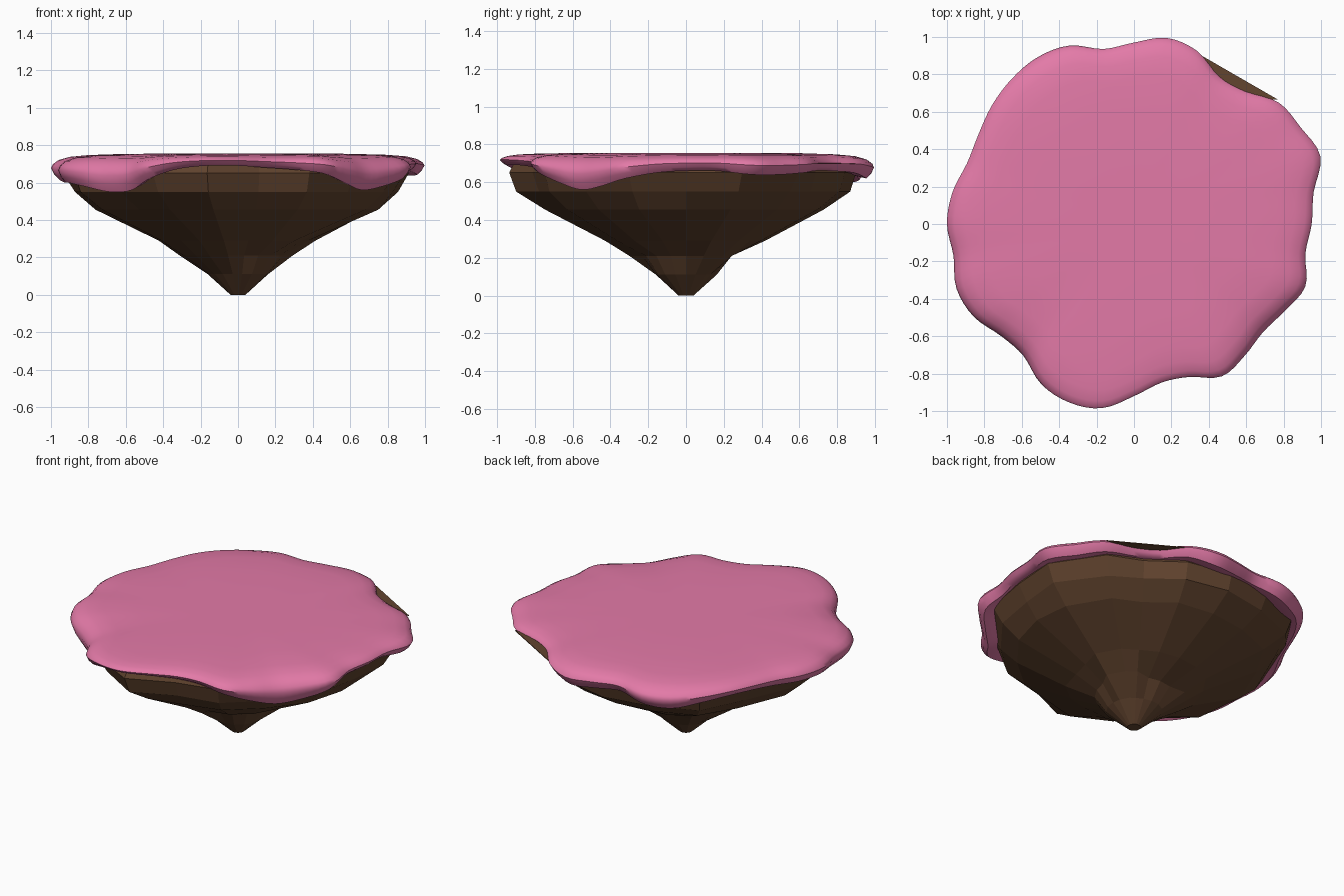
import bpy, bmesh, math, random
from math import cos, sin, radians

random.seed(4)
cube = bpy.data.objects.get("Cube")
if cube:
    bpy.data.objects.remove(cube, do_unlink=True)


def make_material(name, rgb):
    mat = bpy.data.materials.new(name)
    mat.use_nodes = True
    mat.diffuse_color = (*rgb, 1)
    shader = mat.node_tree.nodes["Principled BSDF"]
    shader.inputs["Base Color"].default_value = (*rgb, 1)
    shader.inputs["Roughness"].default_value = 0.9
    return mat


def make_object(name, rings, mat, smooth):
    """Skin a stack of closed rings and cap both ends."""
    bm = bmesh.new()
    loops = [[bm.verts.new(p) for p in ring] for ring in rings]
    count = len(loops[0])
    for low, high in zip(loops, loops[1:]):
        for i in range(count):
            j = (i + 1) % count
            bm.faces.new((low[i], low[j], high[j], high[i]))
    bm.faces.new(loops[0])
    bm.faces.new(loops[-1])
    bmesh.ops.recalc_face_normals(bm, faces=bm.faces)
    for face in bm.faces:
        face.smooth = smooth
    mesh = bpy.data.meshes.new(name)
    bm.to_mesh(mesh)
    bm.free()
    mesh.materials.append(mat)
    obj = bpy.data.objects.new(name, mesh)
    bpy.context.collection.objects.link(obj)
    return obj


def polar(radius, degrees, z):
    return (radius * cos(radians(degrees)), radius * sin(radians(degrees)), z)


def smooth_cyclic(values, steps):
    """Catmull-Rom interpolation around a closed loop of values."""
    result, n = [], len(values)
    for i in range(n):
        a, b, c, d = (values[(i + k) % n] for k in (-1, 0, 1, 2))
        for s in range(steps):
            t = s / steps
            result.append(b + 0.5 * t * (c - a + t * (2 * a - 5 * b + 4 * c - d
                          + t * (3 * (b - c) + d - a))))
    return result


pink = make_material("pink turf", (0.77, 0.195, 0.39))
brown = make_material("brown rock", (0.122, 0.058, 0.028))

# Turf: wavy outline and drooping lip, one value every ten degrees
outline = [.95, .975, 1.06, 1.03, 1.01, .925, .91, .985, 1.01, .97, .95, 1.015,
           1.03, 1.015, .99, .96, .95, .985, 1, .98, 1.01, .99, .93, .92,
           .99, 1.015, 1, .92, .86, .87, .94, .92, .9, .93, .975, .93]
lip = [.66, .66, .64, .64, .65, .66, .66, .65, .62, .63, .64, .61,
       .6, .63, .65, .65, .64, .63, .62, .6, .6, .58, .55, .56,
       .62, .67, .69, .69, .68, .67, .65, .6, .56, .58, .62, .65]
STEPS = 4
radii, lips = smooth_cyclic(outline, STEPS), smooth_cyclic(lip, STEPS)
TOP = 0.755

# Cross-section of the turf edge: radius share, share of the drop to the lip
section = [(.3, 0), (.6, .01), (.8, .06), (.9, .13), (.96, .26), (.99, .42),
           (1, .57), (.985, .8), (.96, 1), (.9, .9), (.84, .7)]
turf_rings = []
for share, drop in section:
    turf_rings.append([polar(r * share, i * 10 / STEPS, TOP + (z - TOP) * drop)
                       for i, (r, z) in enumerate(zip(radii, lips))])
turf = make_object("turf_top", turf_rings, pink, True)
bpy.ops.object.select_all(action='DESELECT')
turf.select_set(True)
bpy.context.view_layer.objects.active = turf
bpy.ops.object.shade_smooth_by_angle(angle=radians(50))

# Rock: faceted cone, with the rim radius at each corner angle
rim = {0: .89, 18: .96, 40: .93, 54: .85, 71: .89, 90: .9, 110: .91, 130: .95,
       150: .91, 175: .94, 200: .93, 220: .85, 240: .91, 260: .95, 278: .82,
       297: .84, 318: .84, 340: .89}
levels = [(0, .04), (.11, .165), (.21, .31), (.29, .43), (.455, .76),
          (.55, .88), (.65, .93), (.69, .91)]


def rock_radius(degrees, edge, z, base):
    blend = min(1, z / 0.6)
    r = base * (1 + (edge / 0.93 - 1) * blend)
    if z == 0.21:
        if 60 < degrees < 120:                  # undercut behind the tip
            r *= 0.78
        if degrees == 0 or degrees > 270:       # ledge on the front flank
            r *= 0.78
    if z == 0.29 and degrees in (0, 340):       # dent above the ledge
        r *= 0.88
    if 0.1 < z < 0.6:
        r *= random.uniform(0.97, 1.02)
    return r


rock_rings = [[polar(rock_radius(a, e, z, base), a, z) for a, e in rim.items()]
              for z, base in levels]
make_object("rock_base", rock_rings, brown, False)

# Thin rock shelf bridging the notch in the turf outline
corners = [(.31, .93), (.77, .665), (.5, .68)]
make_object("rock_shelf", [[(x, y, z) for x, y in corners] for z in (.695, .7)],
            brown, False)
